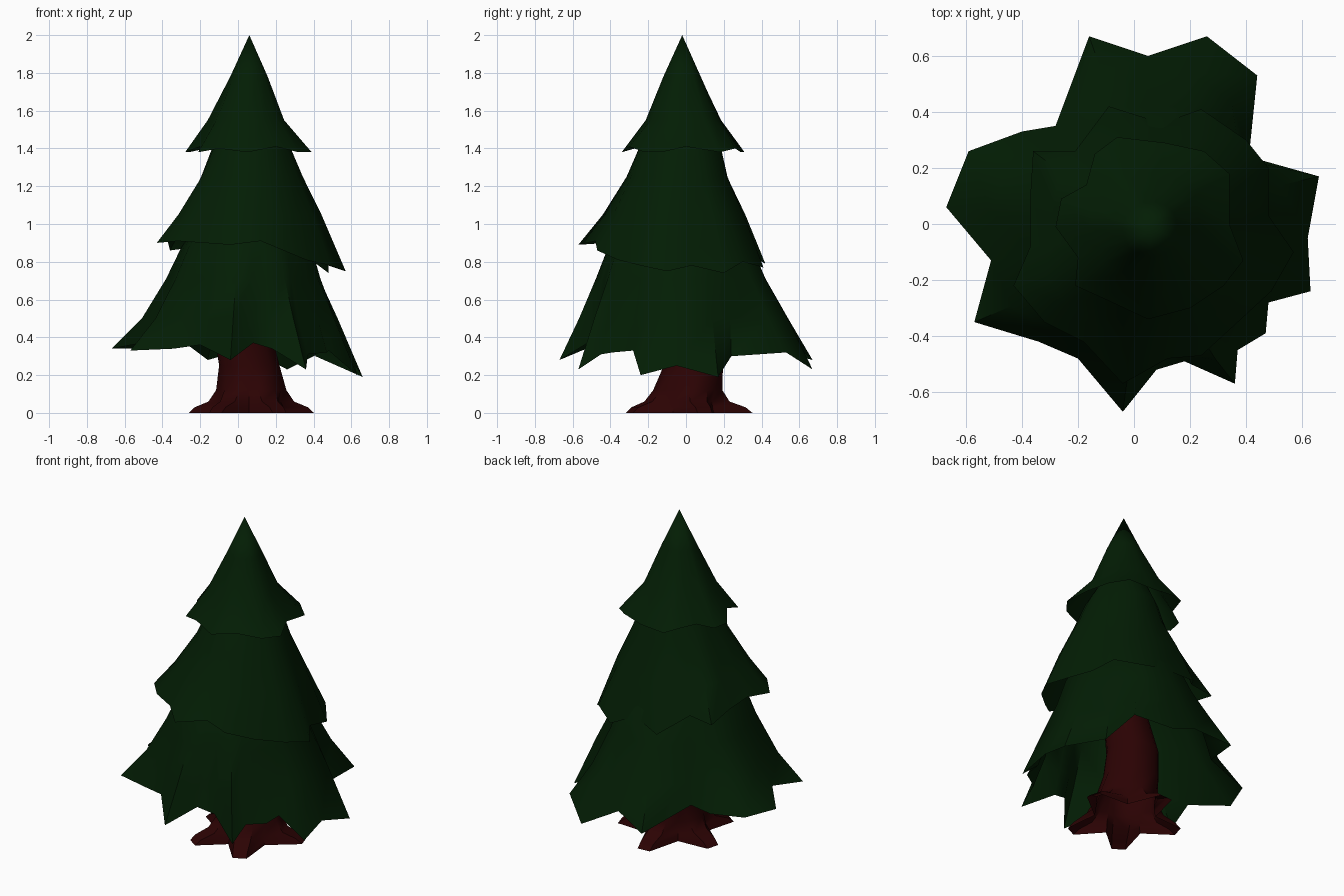
import bpy
import bmesh
from math import atan2, cos, sin, hypot, pi

cube = bpy.data.objects.get("Cube")
if cube:
    bpy.data.objects.remove(cube, do_unlink=True)

UNIT = 0.01  # profile points are written in hundredths


def make_material(name, colour):
    material = bpy.data.materials.new(name)
    material.use_nodes = True
    material.diffuse_color = colour
    material.node_tree.nodes["Principled BSDF"].inputs["Base Color"].default_value = colour
    return material


def loft(name, rings, material, tip=None, angle=60):
    """Skin a stack of equally long vertex rings, optionally ending in a point."""
    bm = bmesh.new()
    loops = [[bm.verts.new([c * UNIT for c in point]) for point in ring] for ring in rings]
    count = len(loops[0])
    for lower, upper in zip(loops, loops[1:]):
        for i in range(count):
            j = (i + 1) % count
            bm.faces.new((lower[i], lower[j], upper[j], upper[i]))
    if tip:
        peak = bm.verts.new([c * UNIT for c in tip])
        for i in range(count):
            bm.faces.new((loops[-1][i], loops[-1][(i + 1) % count], peak))
    mesh = bpy.data.meshes.new(name)
    bm.to_mesh(mesh)
    bm.free()
    mesh.materials.append(material)
    obj = bpy.data.objects.new(name, mesh)
    bpy.context.collection.objects.link(obj)
    bpy.ops.object.select_all(action="DESELECT")
    obj.select_set(True)
    bpy.context.view_layer.objects.active = obj
    bpy.ops.object.shade_smooth_by_angle(angle=angle * pi / 180)


def branch_tier(name, rim, sections, material, tip=None):
    """Hollow skirt: a ragged rim that gets rounder with every section above it.

    Each section is (height, centre x, centre y, radius x, radius y, raggedness).
    """
    rings = [rim]
    for height, cx, cy, rx, ry, ragged in sections:
        reach = [hypot(x - cx, y - cy) for x, y, z in rim]
        mean = sum(reach) / len(reach)
        ring = []
        for (x, y, z), r in zip(rim, reach):
            turn = atan2(y - cy, x - cx)
            scale = 1 + ragged * (r / mean - 1)
            ring.append((cx + rx * scale * cos(turn), cy + ry * scale * sin(turn), height))
        rings.append(ring)
    loft(name, rings, material, tip=tip)


needles = make_material("dark green needles", (0.0009, 0.0125, 0.0013, 1))
bark = make_material("red brown bark", (0.024, 0.0007, 0.0009, 1))

# Branch rims, counter-clockwise from the left side
lower_rim = [
    (66, 17, 19), (41, 24, 30), (44, 53, 32), (26, 67, 23), (5, 60, 34),
    (-16, 67, 28), (-28, 35, 37), (-40, 33, 34), (-59, 26, 34), (-67, 6, 34),
    (-51, -13, 37), (-57, -35, 33), (-34, -42, 34), (-20, -48, 36),
    (-4, -67, 28), (8, -52, 37), (18, -49, 34), (36, -57, 23), (37, -45, 31),
    (47, -39, 32), (48, -28, 33), (63, -24, 20), (62, -5, 25),
]
middle_rim = [
    (48, 20, 74), (40, 30, 80), (24, 41, 77), (10, 36, 83), (-9, 42, 79),
    (-21, 26, 88), (-36, 26, 86), (-37, 10, 90), (-37, -8, 91),
    (-43, -22, 90), (-32, -35, 91), (-18, -42, 90), (-4, -57, 89),
    (12, -48, 91), (24, -47, 86), (36, -36, 81), (49, -24, 78),
    (57, -10, 75), (48, 3, 78),
]
upper_rim = [
    (34, 18, 138), (25, 26, 140), (11, 29, 138), (-6, 31, 138), (-14, 25, 141),
    (-17, 14, 140), (-26, 9, 138), (-28, -1, 138), (-20, -12, 141),
    (-21, -22, 138), (-10, -27, 140), (5, -34, 138), (20, -30, 141),
    (32, -22, 138), (39, -13, 138), (34, 0, 141),
]

branch_tier("lower_branches", lower_rim,
            [(50, 3, -2, 49, 52, .6), (71, 4, -3, 40, 44, .3),
             (88, 5, -3, 34, 38, .15), (112, 5, -2, 18, 20, 0)],
            needles)
branch_tier("middle_branches", middle_rim,
            [(105, 5, -5, 37, 37, .55), (125, 7, -4, 27, 27, .25),
             (140, 7, -3, 21, 22, .1), (160, 6, -2, 11, 11, 0)],
            needles)
branch_tier("upper_branches", upper_rim,
            [(155, 4, -1, 20, 20, .5), (178, 6, -2, 10, 10, .2)],
            needles, tip=(6, -2, 200))

# Trunk flaring into five flat-ended roots
root_tips = [(39, 10), (5, 35), (-25, 9), (-12, -28), (22, -30)]


def trunk_ring(height, cx, cy, radius, spread):
    """Two corners per root plus one valley corner; spread pulls corners to the tips."""
    ring = []
    for i, (tx, ty) in enumerate(root_tips):
        nx, ny = root_tips[(i + 1) % len(root_tips)]
        turn = atan2(ty, tx - 7)
        following = atan2(ny, nx - 7)
        if following < turn:
            following += 2 * pi
        for side in (-1, 1):
            px = cx + radius * cos(turn + side * .3)
            py = cy + radius * sin(turn + side * .3)
            ex, ey = tx - side * 4 * sin(turn), ty + side * 4 * cos(turn)
            ring.append((px + (ex - px) * spread, py + (ey - py) * spread, height))
        valley = (turn + following) / 2
        ring.append((cx + radius * cos(valley), cy + radius * sin(valley), height))
    return ring


loft("trunk", [
    trunk_ring(0, 7, 0, 18, 1),
    trunk_ring(3, 7, 0, 17, .8),
    trunk_ring(6, 7, 0, 17, .35),
    trunk_ring(12, 7, 1, 17, .1),
    trunk_ring(25, 6, 4, 16, 0),
    trunk_ring(45, 2, 1, 15, 0),
    trunk_ring(75, 6, -2, 12, 0),
    trunk_ring(140, 6, -2, 7, 0),
], bark, tip=(6, -2, 150), angle=45)
